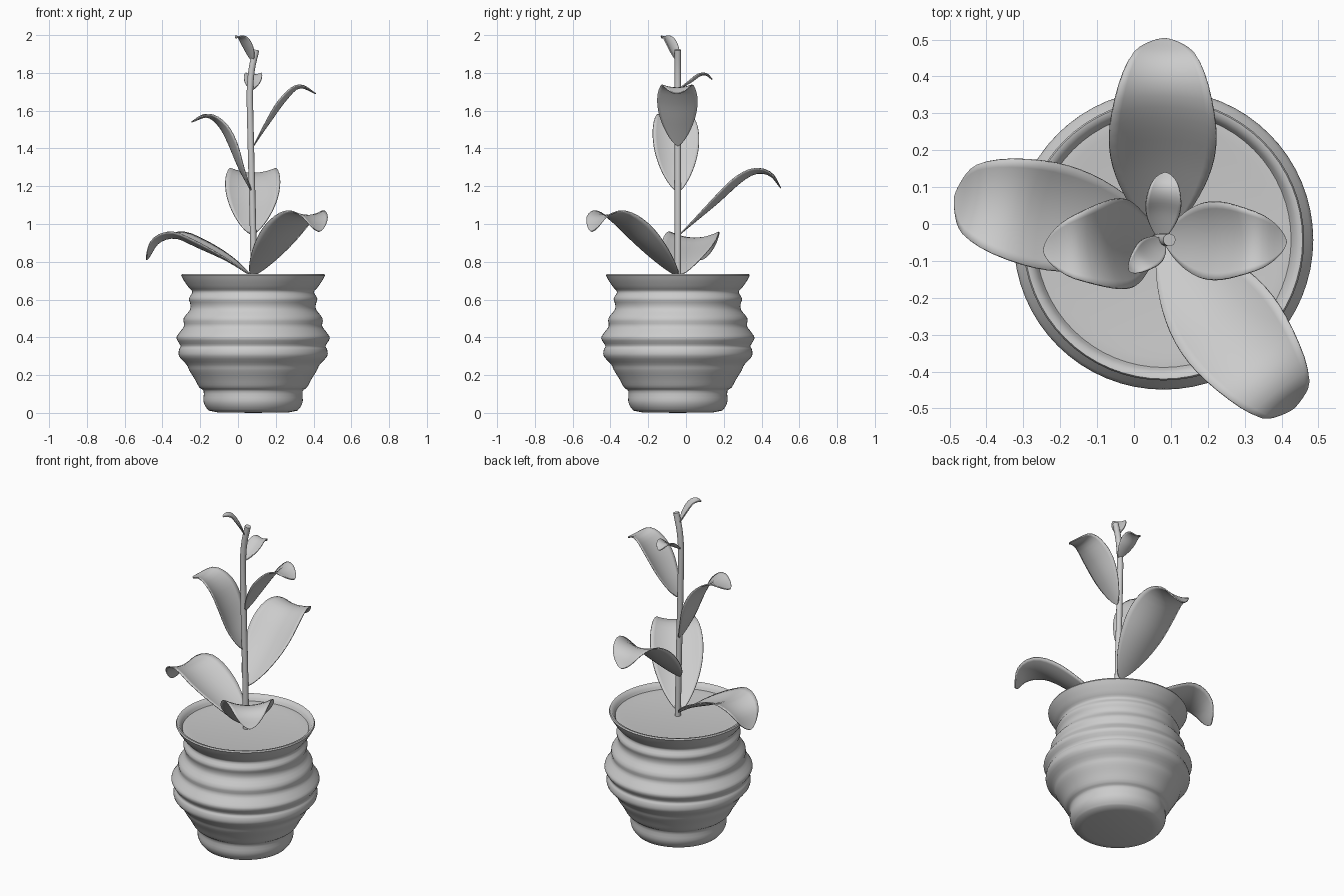
import bpy, bmesh, math
from mathutils import Vector

if "Cube" in bpy.data.objects:
    bpy.data.objects.remove(bpy.data.objects["Cube"])

CX, CY = 0.08, -0.043


def spline(pts, n):
    """Catmull-Rom curve through pts, n steps per span."""
    P = [Vector(p) for p in pts]
    P = [2 * P[0] - P[1]] + P + [2 * P[-1] - P[-2]]
    out = []
    for i in range(1, len(P) - 2):
        a, b, c, d = P[i - 1:i + 3]
        for k in range(n):
            t = k / n
            out.append(0.5 * (2 * b + (c - a) * t + (2 * a - 5 * b + 4 * c - d) * t * t
                              + (3 * b - a - 3 * c + d) * t ** 3))
    return out + [P[-2]]


def finish(name, bm, angle=50):
    bmesh.ops.recalc_face_normals(bm, faces=bm.faces)
    me = bpy.data.meshes.new(name)
    bm.to_mesh(me)
    bm.free()
    ob = bpy.data.objects.new(name, me)
    bpy.context.collection.objects.link(ob)
    bpy.ops.object.select_all(action='DESELECT')
    bpy.context.view_layer.objects.active = ob
    ob.select_set(True)
    bpy.ops.object.shade_smooth_by_angle(angle=math.radians(angle))
    return ob


def lathe(name, profile, segs=64):
    bm = bmesh.new()
    vs = [bm.verts.new((CX + r, CY, z)) for r, z in profile]
    es = [bm.edges.new(p) for p in zip(vs, vs[1:])]
    bmesh.ops.spin(bm, geom=vs + es, cent=(CX, CY, 0), axis=(0, 0, 1),
                   angle=math.tau, steps=segs)
    bmesh.ops.remove_doubles(bm, verts=bm.verts, dist=1e-4)
    return finish(name, bm)


# Ribbed pot: outer wall, then over the rim and down inside
outer = [(0.235, 0.012), (0.253, 0.035), (0.263, 0.065), (0.262, 0.115), (0.285, 0.135),
         (0.31, 0.18), (0.338, 0.225), (0.352, 0.255), (0.392, 0.30), (0.392, 0.335),
         (0.384, 0.355), (0.406, 0.395), (0.390, 0.425), (0.366, 0.46), (0.368, 0.50),
         (0.335, 0.545), (0.332, 0.575), (0.340, 0.605), (0.322, 0.64), (0.342, 0.665),
         (0.366, 0.70), (0.381, 0.727)]
wall = [tuple(p) for p in spline(outer, 3)]
lathe("pot", [(0, 0.0), (0.19, 0.003)] + wall
      + [(0.377, 0.735), (0.365, 0.733), (0.352, 0.715), (0.338, 0.685)])

# Soil disc
lathe("soil", [(0, 0.7), (0.29, 0.698), (0.32, 0.703), (0.346, 0.702)])

# Stem
path = spline([(0.085, CY, 0.68), (0.079, CY, 1.0), (0.071, CY, 1.3), (0.065, CY, 1.55),
               (0.063, CY, 1.7), (0.073, CY, 1.82), (0.096, CY, 1.922)], 4)
bm = bmesh.new()
N = 16
rings = []
for i, p in enumerate(path):
    t = (path[min(i + 1, len(path) - 1)] - path[max(i - 1, 0)]).normalized()
    side, r = Vector((0, 1, 0)), 0.017
    nrm = side.cross(t)
    rings.append([bm.verts.new(p + r * (math.cos(a) * side + math.sin(a) * nrm))
                  for a in (math.tau * k / N for k in range(N))])
for a, b in zip(rings, rings[1:]):
    for k in range(N):
        bm.faces.new((a[k], a[(k + 1) % N], b[(k + 1) % N], b[k]))
bm.faces.new(rings[0])
bm.faces.new(rings[-1])
finish("stem", bm)


def leaf(name, heading, width, rib, x0=0.073, rows=28, cols=12):
    """Cupped blade following a rib given as (outward, height) points."""
    pts = spline(rib, 10)
    d = [0.0]
    for a, b in zip(pts, pts[1:]):
        d.append(d[-1] + (b - a).length)
    h = math.radians(heading)
    out, side = Vector((math.cos(h), math.sin(h), 0)), Vector((-math.sin(h), math.cos(h), 0))
    bm = bmesh.new()
    grid = []
    for i in range(rows + 1):
        t = 0.5 - 0.5 * math.cos(math.pi * i / rows)
        s = t * d[-1]
        j = next((k for k in range(len(d) - 1) if d[k + 1] >= s), len(d) - 2)
        p = pts[j].lerp(pts[j + 1], (s - d[j]) / (d[j + 1] - d[j]))
        tan = (pts[j + 1] - pts[j]).normalized()
        up = -tan.y * out + Vector((0, 0, tan.x))
        c = Vector((x0, CY, p.y)) + out * p.x
        f = max(math.sin(math.pi * min(t ** 1.15, 1)), 0) ** 0.58
        half = max(width * 0.5 * f, 0.002)
        cup = width * 0.13 * f * f
        grid.append([bm.verts.new(c + side * half * u + up * cup * (u * u - 0.3))
                     for u in (2 * k / cols - 1 for k in range(cols + 1))])
    for a, b in zip(grid, grid[1:]):
        for k in range(cols):
            bm.faces.new((a[k], a[k + 1], b[k + 1], b[k]))
    ob = finish(name, bm, 60)
    m = ob.modifiers.new("thickness", 'SOLIDIFY')
    m.thickness, m.offset = 0.006, 0


# Leaves, from the soil upwards
leaf("leaf_low_left", 168, 0.29,
     [(0, 0.725), (0.13, 0.81), (0.29, 0.888), (0.41, 0.935), (0.51, 0.905), (0.57, 0.81)])
leaf("leaf_low_front", -52, 0.29,
     [(0, 0.725), (0.2, 0.88), (0.34, 0.99), (0.45, 1.05), (0.535, 1.035), (0.58, 0.96)])
leaf("leaf_back", 89, 0.29,
     [(0.01, 0.945), (0.19, 1.105), (0.32, 1.225), (0.41, 1.275), (0.49, 1.26), (0.545, 1.19)])
leaf("leaf_mid_left", 185.5, 0.245,
     [(0, 1.17), (0.06, 1.29), (0.115, 1.43), (0.165, 1.52), (0.235, 1.57), (0.32, 1.54)])
leaf("leaf_mid_right", -1, 0.212,
     [(0.01, 1.415), (0.09, 1.54), (0.17, 1.655), (0.25, 1.725), (0.34, 1.69)])
leaf("leaf_small_back", 86, 0.095,
     [(0, 1.71), (0.07, 1.755), (0.115, 1.787), (0.15, 1.79), (0.182, 1.765)])
leaf("leaf_tip", 223, 0.08,
     [(0, 1.86), (0.036, 1.925), (0.075, 1.98), (0.105, 1.993), (0.125, 1.985)], x0=0.08)
